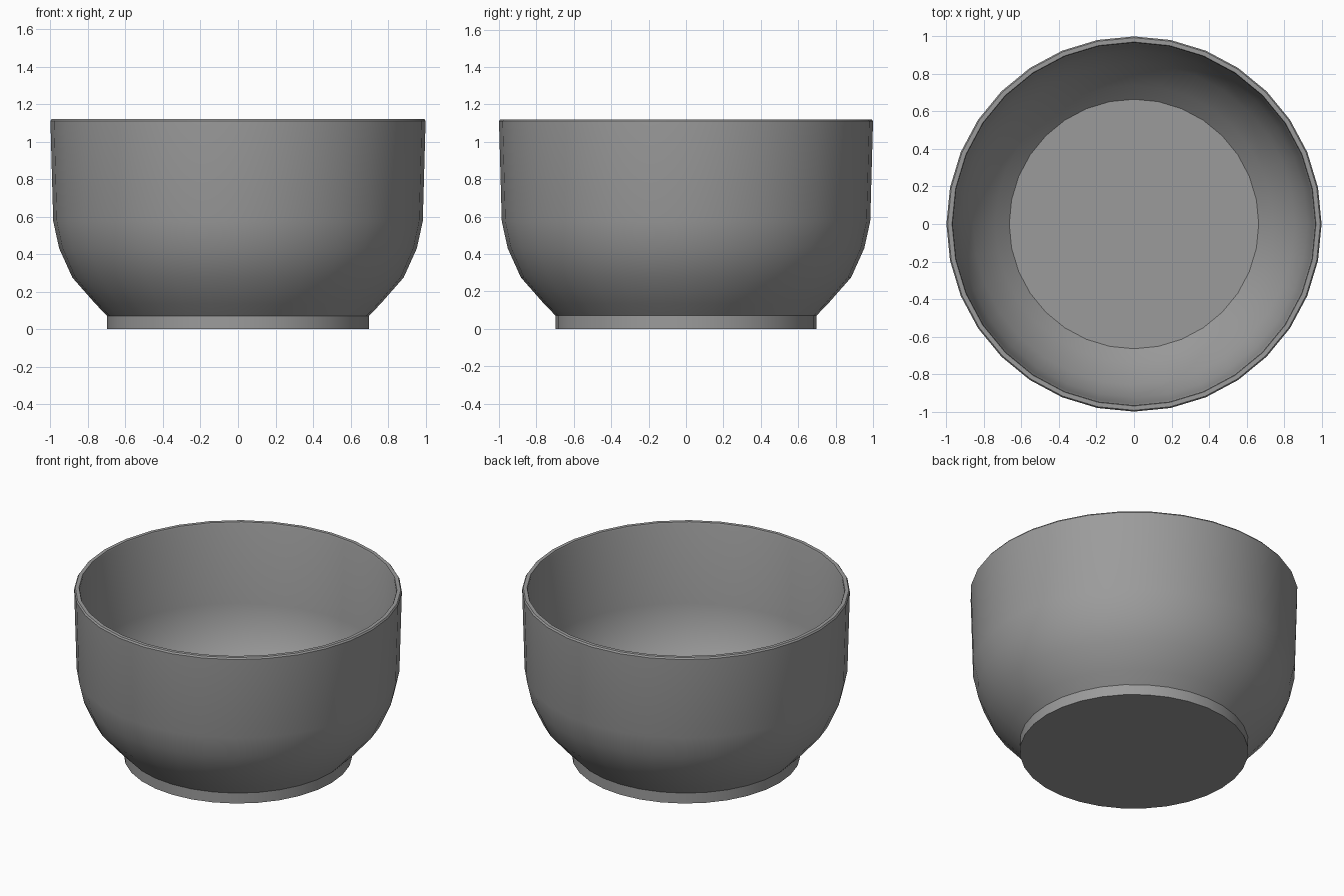
import bpy, bmesh, math

if "Cube" in bpy.data.objects:
    bpy.data.objects.remove(bpy.data.objects["Cube"])

SEGMENTS = 32

grey = bpy.data.materials.new("plain grey")
grey.diffuse_color = (0.33, 0.33, 0.33, 1)
grey.use_nodes = True
grey.node_tree.nodes["Principled BSDF"].inputs["Base Color"].default_value = grey.diffuse_color


def lathe(name, profile):
    """Revolve (radius, z) points around z; radius 0 makes a closing pole."""
    bm = bmesh.new()
    rings = []
    for r, z in profile:
        if r == 0:
            rings.append([bm.verts.new((0, 0, z))] * SEGMENTS)
        else:
            rings.append([bm.verts.new((r * math.cos(2 * math.pi * i / SEGMENTS),
                                        r * math.sin(2 * math.pi * i / SEGMENTS), z))
                          for i in range(SEGMENTS)])
    for a, b in zip(rings, rings[1:]):
        for i in range(SEGMENTS):
            j = (i + 1) % SEGMENTS
            corners = list(dict.fromkeys((a[i], a[j], b[j], b[i])))
            bm.faces.new(corners)
    bmesh.ops.recalc_face_normals(bm, faces=bm.faces)
    mesh = bpy.data.meshes.new(name)
    bm.to_mesh(mesh)
    bm.free()
    mesh.materials.append(grey)
    obj = bpy.data.objects.new(name, mesh)
    bpy.context.collection.objects.link(obj)
    bpy.ops.object.select_all(action='DESELECT')
    obj.select_set(True)
    bpy.context.view_layer.objects.active = obj
    bpy.ops.object.shade_smooth_by_angle(angle=math.radians(32))
    return obj


# One closed shell: foot, outer wall, rim, inner wall, floor
lathe("bowl", [
    (0, 0), (0.697, 0), (0.697, 0.07),
    (0.76, 0.135), (0.883, 0.275), (0.953, 0.43), (0.985, 0.575),
    (1.0, 1.11), (0.993, 1.12),
    (0.97, 1.12), (0.966, 1.11),
    (0.955, 0.58), (0.924, 0.44), (0.857, 0.292), (0.74, 0.16),
    (0.665, 0.09), (0, 0.09),
])
